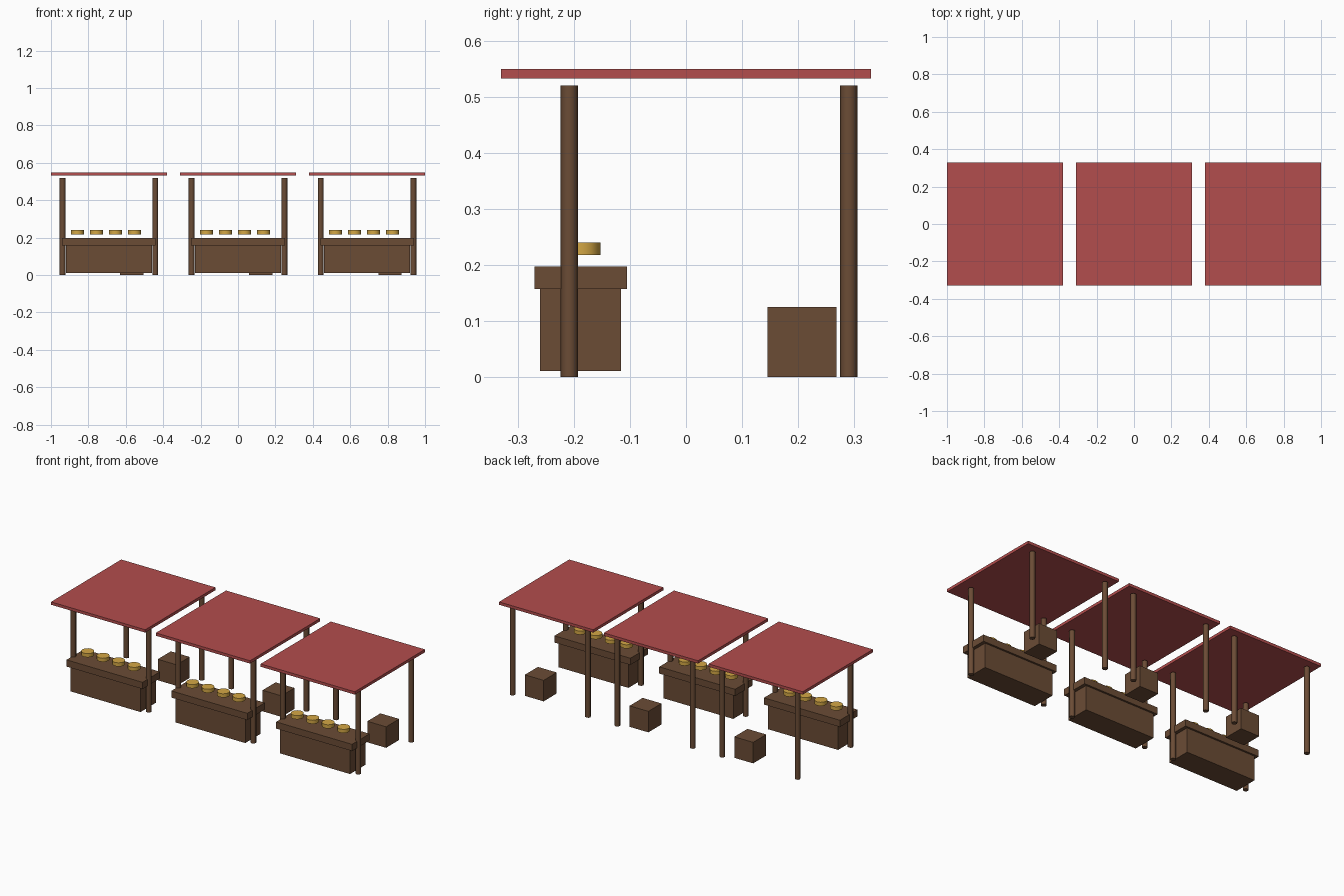
import bpy, bmesh, math
from mathutils import Matrix

if "Cube" in bpy.data.objects:
    bpy.data.objects.remove(bpy.data.objects["Cube"])


def material(name, rgb):
    m = bpy.data.materials.new(name)
    m.diffuse_color = (*rgb, 1)
    m.use_nodes = True
    m.node_tree.nodes["Principled BSDF"].inputs["Base Color"].default_value = m.diffuse_color
    return m


WOOD = material("brown_wood", (0.147, 0.072, 0.036))
CLOTH = material("red_awning", (0.45, 0.075, 0.075))
GOLD = material("golden_goods", (0.66, 0.39, 0.06))


def finish(name, bm, mat):
    mesh = bpy.data.meshes.new(name)
    bm.to_mesh(mesh)
    bm.free()
    mesh.materials.append(mat)
    obj = bpy.data.objects.new(name, mesh)
    bpy.context.collection.objects.link(obj)
    return obj


def box(name, x, y, z, mat):
    """Box from (min, max) ranges on each axis."""
    bm = bmesh.new()
    size = [b - a for a, b in (x, y, z)]
    mid = [(a + b) / 2 for a, b in (x, y, z)]
    bmesh.ops.create_cube(bm, size=1, matrix=Matrix.Translation(mid) @ Matrix.Diagonal((*size, 1)))
    return finish(name, bm, mat)


def cylinder(name, x, y, z, radius, sides, mat):
    bm = bmesh.new()
    bmesh.ops.create_cone(bm, cap_ends=True, segments=sides, radius1=radius, radius2=radius,
                          depth=z[1] - z[0],
                          matrix=Matrix.Translation((x, y, (z[0] + z[1]) / 2)))
    obj = finish(name, bm, mat)
    bpy.context.view_layer.objects.active = obj
    obj.select_set(True)
    bpy.ops.object.shade_smooth_by_angle(angle=math.radians(50))
    obj.select_set(False)
    return obj


for cx in (-0.69, 0, 0.69):
    # flat awning
    box("awning", (cx - 0.31, cx + 0.31), (-0.33, 0.33), (0.532, 0.549), CLOTH)

    # four round posts
    for side in (-1, 1):
        for name, y in (("front_post", -0.208), ("back_post", 0.29)):
            cylinder(name, cx + side * 0.248, y, (0, 0.52), 0.0155, 8, WOOD)

    # counter
    box("counter_body", (cx - 0.23, cx + 0.23), (-0.26, -0.116), (0.011, 0.157), WOOD)
    box("counter_top", (cx - 0.25, cx + 0.25), (-0.27, -0.105), (0.157, 0.197), WOOD)

    # round goods above the counter
    for i in range(4):
        cylinder("goods", cx - 0.169 + i * 0.102, -0.187, (0.218, 0.24), 0.035, 12, GOLD)

    # storage crate at the back
    box("crate", (cx + 0.06, cx + 0.184), (0.145, 0.268), (0, 0.125), WOOD)
